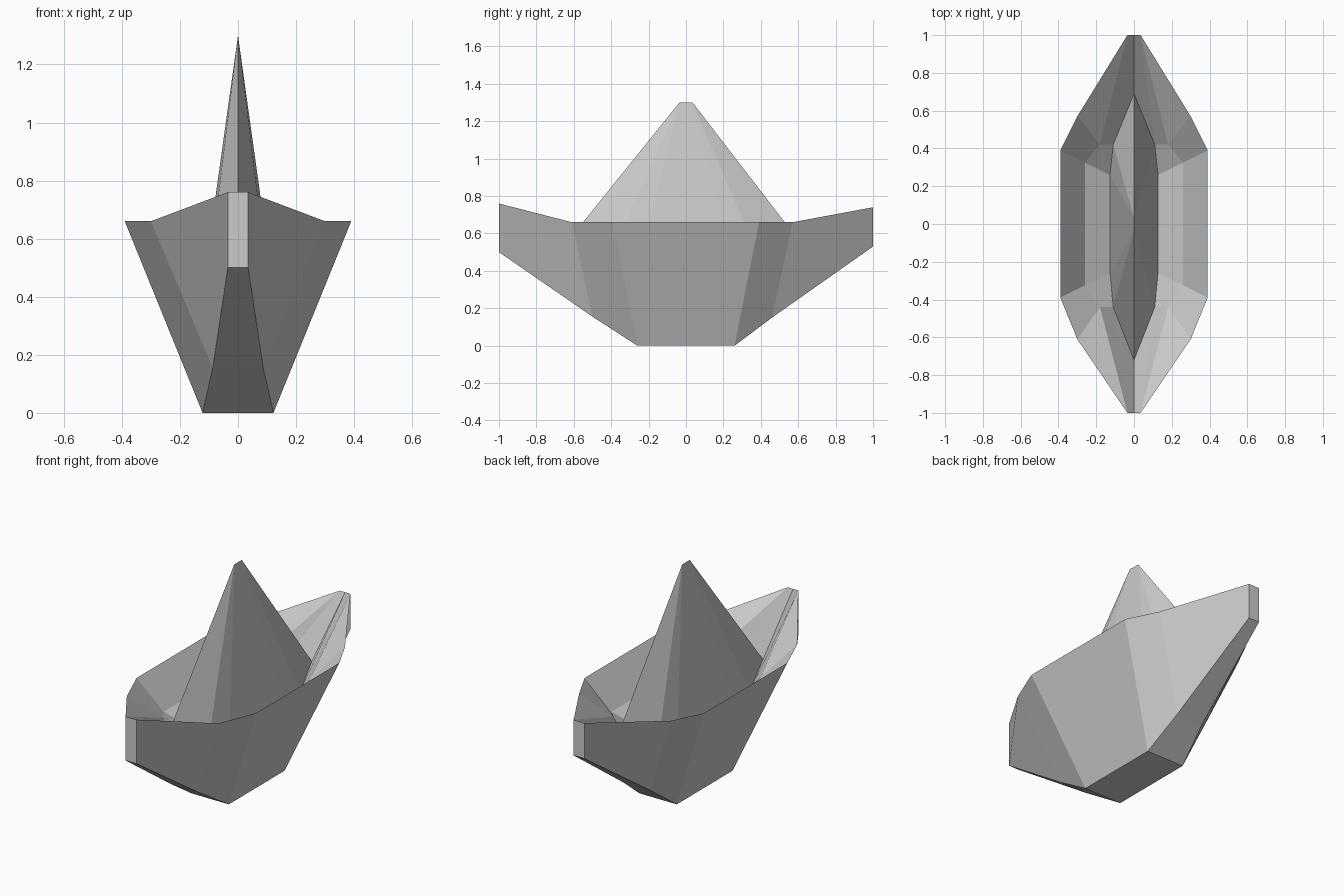
import bpy, bmesh

if "Cube" in bpy.data.objects:
    bpy.data.objects.remove(bpy.data.objects["Cube"])


def half_object(name, rows, extra_faces, skip=()):
    """Skin a grid of points on the +x half, then mirror it across x = 0."""
    bm = bmesh.new()
    cache = {}

    def vert(p):
        if p not in cache:
            cache[p] = bm.verts.new(p)
        return cache[p]

    def face(points):
        unique = list(dict.fromkeys(points))
        if len(unique) > 2:
            bm.faces.new([vert(p) for p in unique])

    for i in range(len(rows) - 1):
        for j in range(len(rows[i]) - 1):
            if (i, j) not in skip:
                face([rows[i][j], rows[i + 1][j], rows[i + 1][j + 1], rows[i][j + 1]])
    for points in extra_faces:
        face(points)
    mesh = bpy.data.meshes.new(name)
    bmesh.ops.recalc_face_normals(bm, faces=bm.faces)
    # The open half is oriented from its sail or side wall, which must face +x
    big = max((f for f in bm.faces if abs(f.normal.x) > 0.5), key=lambda f: f.calc_area())
    if big.normal.x < 0:
        bmesh.ops.reverse_faces(bm, faces=bm.faces)
    bm.to_mesh(mesh)
    bm.free()
    obj = bpy.data.objects.new(name, mesh)
    bpy.context.collection.objects.link(obj)
    mirror = obj.modifiers.new("Mirror", 'MIRROR')
    mirror.use_axis = (True, False, False)
    mirror.use_clip = True
    return obj


def tip(y, low, high):
    rim = (0.035, y, high)
    return [(0, y, low), (0.035, y, low), rim, rim, rim, (0, y, high)]


def shoulder(y_rim, y_low, z_low, y_floor, y_valley):
    return [(0, y_low, z_low), (0.087, y_low, z_low), (0.30, y_rim, 0.66),
            (0.18, y_floor, 0.50), (0.11, y_floor, 0.40), (0, y_valley, 0.45)]


def middle(s):
    return [(0, s * 0.26, 0), (0.122, s * 0.26, 0), (0.39, s * 0.39, 0.66),
            (0.26, s * 0.325, 0.47), (0.127, s * 0.26, 0.39), (0, s * 0.26, 0.39)]


# Hull: keel, bottom edge, rim, inner floor and bow valley, from front to back
stations = [tip(-1, 0.50, 0.76), shoulder(-0.61, -0.50, 0.155, -0.44, -0.72),
            middle(-1), middle(1),
            shoulder(0.57, 0.46, 0.15, 0.42, 0.69), tip(1, 0.53, 0.74)]
caps = [[s[0], s[1], s[2], s[5]] for s in (stations[0], stations[-1])]
half_object("hull", stations, caps, skip={(1, 4), (2, 4), (3, 4)})

# Sail: folded peak rising from the floor
peak_front, peak_back = (0, -0.035, 1.30), (0, 0.035, 1.30)
sail = [[stations[1][5], peak_front], [stations[1][4], peak_front],
        [stations[2][4], peak_front], [stations[3][4], peak_back],
        [stations[4][4], peak_back], [stations[4][5], peak_back]]
half_object("sail", sail, [])
